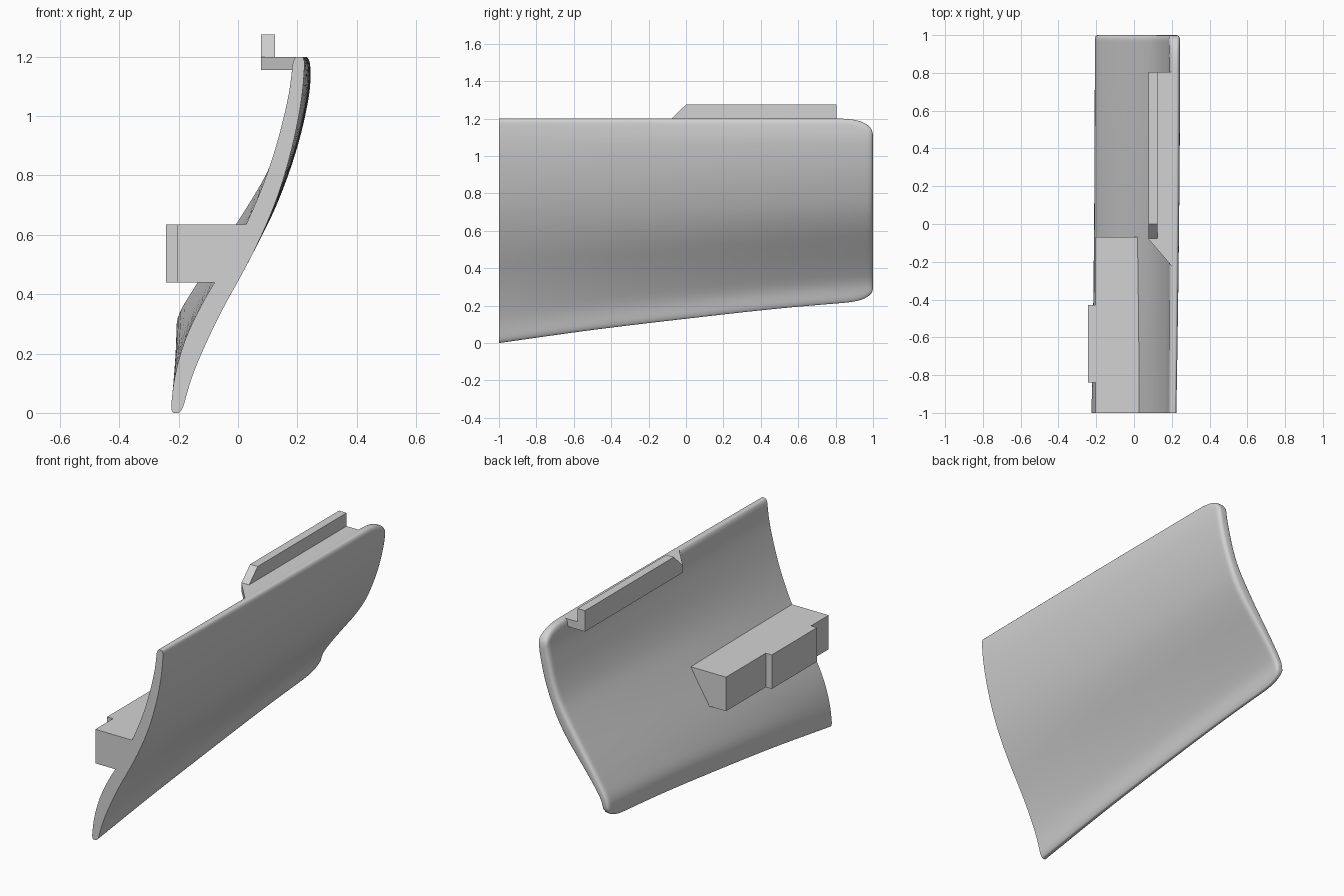
import bpy, bmesh, math

cube = bpy.data.objects.get("Cube")
if cube:
    bpy.data.objects.remove(cube, do_unlink=True)

grey = bpy.data.materials.new("light grey plastic")
grey.use_nodes = True
grey.diffuse_color = (0.65, 0.65, 0.65, 1)
grey.node_tree.nodes["Principled BSDF"].inputs["Base Color"].default_value = grey.diffuse_color


def finish(bm, name, smooth=False):
    bmesh.ops.recalc_face_normals(bm, faces=bm.faces)
    mesh = bpy.data.meshes.new(name)
    bm.to_mesh(mesh)
    bm.free()
    mesh.materials.append(grey)
    obj = bpy.data.objects.new(name, mesh)
    bpy.context.collection.objects.link(obj)
    if smooth:
        bpy.ops.object.select_all(action='DESELECT')
        obj.select_set(True)
        bpy.context.view_layer.objects.active = obj
        bpy.ops.object.shade_smooth_by_angle(angle=math.radians(50))
    return obj


def loft(rings, name, smooth=False):
    """Skin closed rings of equal length and cap both ends."""
    bm = bmesh.new()
    rows = [[bm.verts.new(p) for p in ring] for ring in rings]
    n = len(rows[0])
    for a, b in zip(rows, rows[1:]):
        for i in range(n):
            j = (i + 1) % n
            bm.faces.new((a[i], a[j], b[j], b[i]))
    bm.faces.new(rows[0])
    bm.faces.new(rows[-1])
    return finish(bm, name, smooth)


def spline(values, t):
    """Smooth curve through evenly spaced values, t from 0 to 1."""
    last = len(values) - 1
    f = min(max(t, 0), 1) * last
    i = min(int(f), last - 1)
    f -= i
    p1, p2 = values[i], values[i + 1]
    p0 = values[i - 1] if i > 0 else 2 * p1 - p2
    p3 = values[i + 2] if i + 2 <= last else 2 * p2 - p1
    return p1 + 0.5 * f * (p2 - p0 + f * (2*p0 - 5*p1 + 4*p2 - p3 + f * (3*(p1 - p2) + p3 - p0)))


def round_off(distance, radius, power=2):
    d = min(max(distance / radius, 0), 1)
    return (1 - (1 - d) ** power) ** (1 / power)


# Curved panel: inner and outer x from the bottom edge to the top edge
FRONT_OUT = [-.19, -.155, -.105, -.046, .02, .08, .13, .168, .197, .217, .226]
FRONT_IN = [-.228, -.213, -.18, -.125, -.055, .01, .065, .11, .145, .172, .187]
BACK_OUT = [-.18, -.15, -.085, -.01, .065, .125, .168, .202, .227, .243, .243]
BACK_IN = [-.207, -.202, -.148, -.085, -.02, .042, .098, .135, .16, .18, .19]
TOP = 1.2
ROWS, COLS = 36, 44

rings = []
for j in range(ROWS + 1):
    u = math.sin(math.pi / 2 * j / ROWS)
    y = -1 + 2 * u
    blend = 1 - (1 - u) ** 2
    base = spline([0, .07, .13, .185, .228], u)
    low = base + .072 * (1 - round_off(1 - y, .17, 2.6))
    high = TOP - .1 * (1 - round_off(1 - y, .2, 2.6))
    outer, inner = [], []
    for k in range(COLS + 1):
        s = .5 - .5 * math.cos(math.pi * k / COLS)
        z = low + s * (high - low)
        w = (z - base) / (TOP - base)
        xo = spline(FRONT_OUT, w) * (1 - blend) + spline(BACK_OUT, w) * blend
        xi = spline(FRONT_IN, w) * (1 - blend) + spline(BACK_IN, w) * blend
        edge = min(round_off(z - low, .03), round_off(high - z, .03), round_off(1 - y, .025))
        half = (xo - xi) / 2 * (.4 + .6 * edge)
        mid = (xo + xi) / 2
        outer.append((mid + half, y, z))
        inner.append((mid - half, y, z))
    rings.append(outer + inner[::-1])
loft(rings, "curved_panel", smooth=True)

# Armrest block on the inner side, with its raised lug
block = [(-.205, .44), (-.05, .44), (.045, .635), (-.205, .635)]
loft([[(x, y, z) for x, z in block] for y in (-1, -.07)], "inner_block")
lug = [(-.243, .44), (-.2, .44), (-.2, .635), (-.243, .635)]
loft([[(x, y, z) for x, z in lug] for y in (-.84, -.43)], "block_lug")

# Top rail: flat ledge with a slanted front end
ledge = [(.077, -.08), (.21, -.235), (.21, .805), (.077, .805)]
loft([[(x, y, z) for x, y in ledge] for z in (1.155, 1.199)], "rail_ledge")

# Top rail: upright lip with a sloped front end
lip = [(-.08, 1.197), (0, 1.275), (.805, 1.275), (.805, 1.197)]
loft([[(x, y, z) for y, z in lip] for x in (.077, .125)], "rail_lip")
